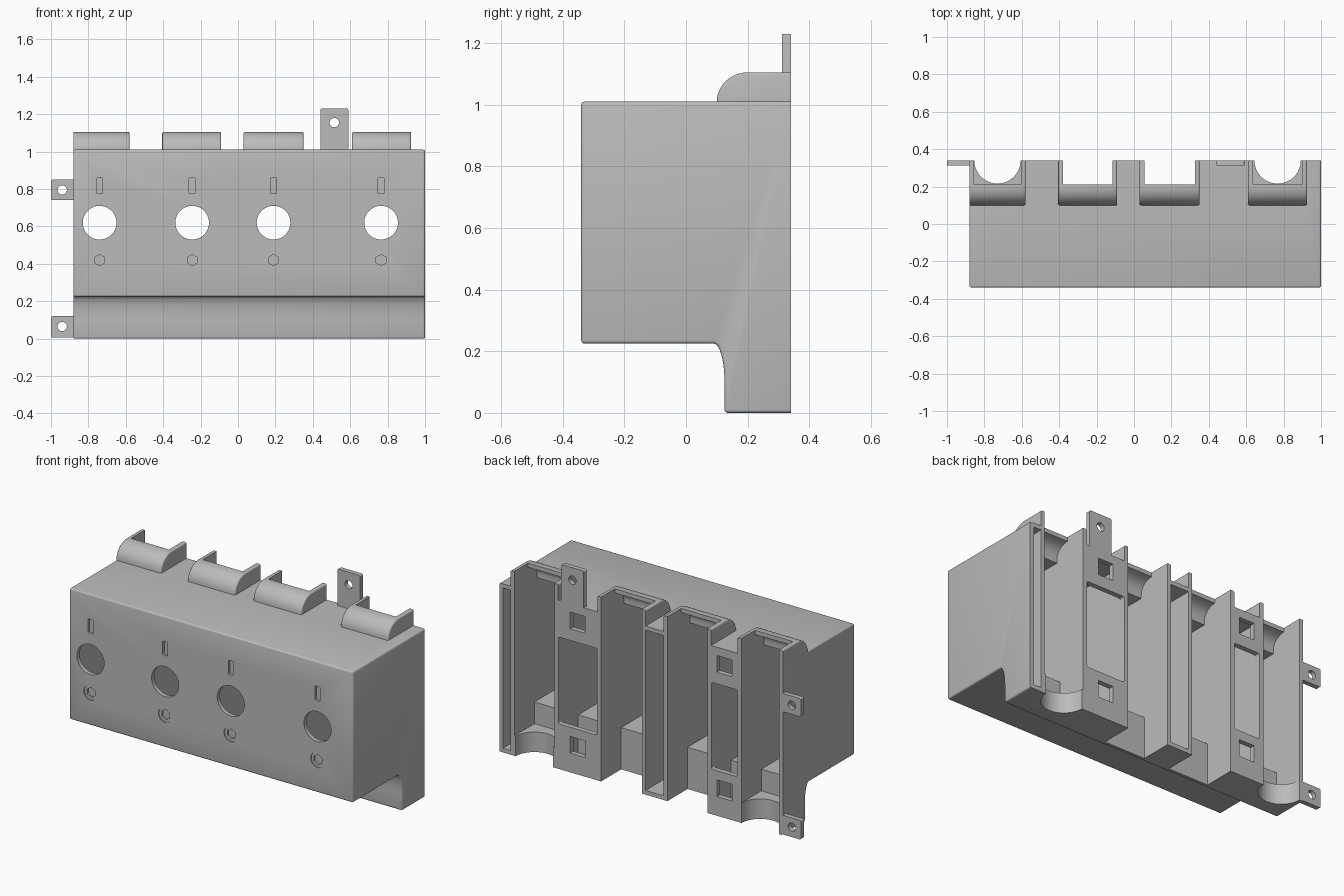
import bpy, bmesh, math
from mathutils import Matrix, Vector

old = bpy.data.objects.get("Cube")
if old:
    bpy.data.objects.remove(old, do_unlink=True)

grey = bpy.data.materials.new("plain grey")
grey.use_nodes = True
grey.diffuse_color = (0.5, 0.5, 0.5, 1)
grey.node_tree.nodes["Principled BSDF"].inputs["Base Color"].default_value = (0.5, 0.5, 0.5, 1)

BACK, FRONT, TOP, WALL = 0.34, -0.34, 1.01, 0.025


def finish(name, bm):
    bmesh.ops.recalc_face_normals(bm, faces=bm.faces[:])
    mesh = bpy.data.meshes.new(name)
    bm.to_mesh(mesh)
    bm.free()
    mesh.materials.append(grey)
    ob = bpy.data.objects.new(name, mesh)
    bpy.context.scene.collection.objects.link(ob)
    return ob


def prism(name, x0, x1, pts, bevel=0):
    """Extrude a (y, z) profile along x, rounding every sharp edge off the back plane."""
    bm = bmesh.new()
    face = bm.faces.new([bm.verts.new((x0, y, z)) for y, z in pts])
    ext = bmesh.ops.extrude_face_region(bm, geom=[face])
    bmesh.ops.translate(bm, vec=(x1 - x0, 0, 0),
                        verts=[v for v in ext["geom"] if isinstance(v, bmesh.types.BMVert)])
    bmesh.ops.recalc_face_normals(bm, faces=bm.faces[:])
    if bevel:
        sharp = [e for e in bm.edges if e.calc_face_angle(0) > 0.5
                 and min(v.co.y for v in e.verts) < BACK - 0.001]
        bmesh.ops.bevel(bm, geom=sharp, offset=bevel, segments=3, profile=0.5, affect='EDGES')
    return finish(name, bm)


def box(name, x0, x1, y0, y1, z0, z1, corner=0):
    """Box whose edges running front to back can be rounded."""
    bm = bmesh.new()
    bmesh.ops.create_cube(bm, size=1)
    for v in bm.verts:
        v.co = Vector((x0 if v.co.x < 0 else x1, y0 if v.co.y < 0 else y1, z0 if v.co.z < 0 else z1))
    if corner:
        along = [e for e in bm.edges if abs(e.verts[0].co.y - e.verts[1].co.y) > 1e-4]
        bmesh.ops.bevel(bm, geom=along, offset=corner, segments=4, profile=0.5, affect='EDGES')
    return finish(name, bm)


def rod(name, x, y, z, r, length, sides=40, upright=False):
    bm = bmesh.new()
    rot = Matrix() if upright else Matrix.Rotation(math.pi / 2, 4, 'X')
    bmesh.ops.create_cone(bm, cap_ends=True, segments=sides, radius1=r, radius2=r, depth=length,
                          matrix=Matrix.Translation((x, y, z)) @ rot)
    return finish(name, bm)


def combine(target, tool, operation):
    mod = target.modifiers.new("join", 'BOOLEAN')
    mod.operation, mod.solver, mod.object = operation, 'EXACT', tool
    bpy.context.view_layer.update()
    mesh = bpy.data.meshes.new_from_object(target.evaluated_get(bpy.context.evaluated_depsgraph_get()))
    target.modifiers.clear()
    target.data = mesh
    bpy.data.objects.remove(tool, do_unlink=True)


def cut(tool):
    combine(housing, tool, 'DIFFERENCE')


def add(tool):
    combine(housing, tool, 'UNION')


def arc(cy, cz, ry, rz, a0, a1, n=12):
    angles = [math.radians(a0 + (a1 - a0) * i / n) for i in range(n + 1)]
    return [(cy + ry * math.cos(a), cz + rz * math.sin(a)) for a in angles]


# Main body with the hollowed lower front
body = [(FRONT, TOP), (FRONT, 0.225)] + arc(0.09, 0.1, 0.035, 0.125, 90, 0)
body += [(0.125, 0), (BACK, 0), (BACK, TOP)]
housing = prism("housing", -0.88, 1.0, body, 0.01)

# Bays: inner left and right, and whether the floor has a round mouth
bays = [(-0.855, -0.605, True), (-0.38, -0.115, False), (0.055, 0.325, False), (0.635, 0.9, True)]
hood = [(BACK, 0.995), (0.1, 0.995)] + arc(0.2, TOP, 0.1, 0.095, 180, 90) + [(BACK, 1.105)]
for x0, x1, _ in bays:
    add(prism("hood", x0 - WALL, x1 + WALL, hood, 0.008))

# Mounting tabs
tabs = [(-1.0, -0.87, 0.74, 0.85, -0.94, 0.795), (-1.0, -0.87, 0.005, 0.12, -0.94, 0.065),
        (0.44, 0.59, 0.98, 1.23, 0.515, 1.155)]
for x0, x1, z0, z1, hx, hz in tabs:
    add(box("tab", x0, x1, 0.312, BACK, z0, z1, 0.009))
    cut(rod("tab_hole", hx, BACK, hz, 0.025, 0.2, 24))


def cavity(x0, x1, bottom, back):
    cut(prism("cavity", x0, x1, [(FRONT + WALL, TOP - WALL), (FRONT + WALL, 0.25), (0.15, 0.25),
                                 (0.15, bottom), (back, bottom), (back, TOP - WALL)]))


# Open bays, running up into the hoods
for x0, x1, mouth in bays:
    profile = [(FRONT + WALL, TOP - WALL), (FRONT + WALL, 0.25), (0.15, 0.25),
               (0.15, 0.12 if mouth else -0.1), (0.4, 0.12 if mouth else -0.1), (0.4, 1.2), (0.21, 1.2)]
    profile += arc(0.21, TOP, 0.085, 0.07, 90, 180) + [(0.125, TOP - WALL)]
    cut(prism("bay", x0, x1, profile))
    if mouth:
        cut(rod("mouth", (x0 + x1) / 2, BACK, 0, 0.124, 0.4, 48, upright=True))

# Narrow dividers, open along the back
for x0, x1 in [(-0.09, 0.03), (0.925, 0.975)]:
    cavity(x0, x1, WALL, 0.4)

# Wide dividers, with a back plate, a tall opening and two square windows
for x0, x1 in [(-0.58, -0.405), (0.35, 0.61)]:
    cavity(x0, x1, WALL, 0.31)
    cut(box("opening", x0 + 0.002, x1 - 0.002, 0.28, 0.4, 0.27, 0.79, 0.01))
    mid = (x0 + x1) / 2
    for z in (0.165, 0.91):
        cut(box("window", mid - 0.05, mid + 0.05, 0.28, 0.4, z - 0.05, z + 0.05))

# Front face: large hole, engraved slot and hexagonal socket for each bay
for x in (-0.74, -0.245, 0.19, 0.765):
    cut(rod("hole", x, FRONT, 0.62, 0.09, 0.2, 64))
    cut(box("slot", x - 0.016, x + 0.016, FRONT - 0.1, FRONT + 0.015, 0.775, 0.86, 0.005))
    cut(rod("recess", x, FRONT - 0.1, 0.42, 0.045, 0.212))
    cut(rod("socket", x, FRONT - 0.1, 0.42, 0.03, 0.232, 6))

# Shading
bpy.ops.object.select_all(action='DESELECT')
housing.select_set(True)
bpy.context.view_layer.objects.active = housing
bpy.ops.object.shade_smooth_by_angle(angle=math.radians(35))
